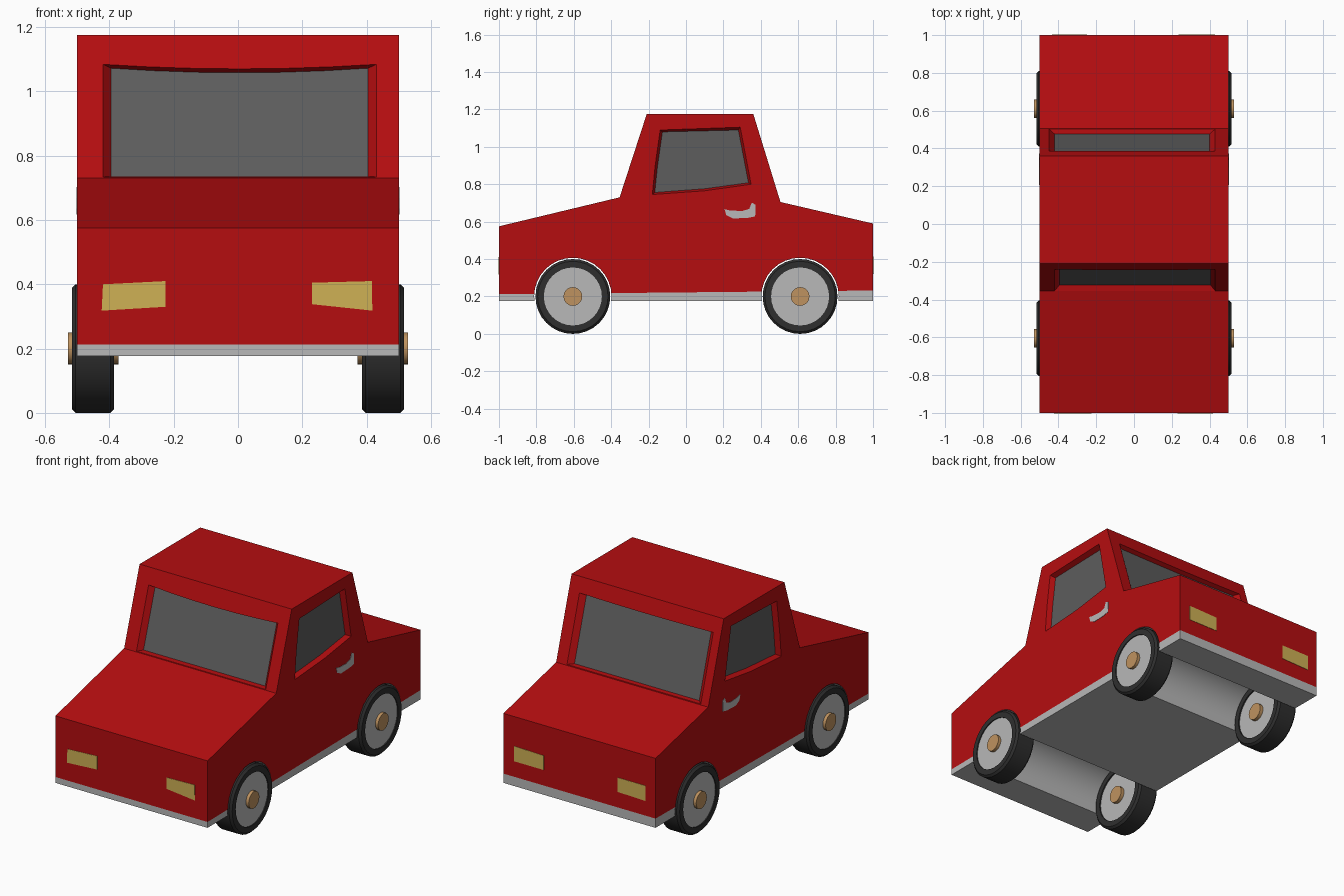
import bpy, bmesh, math
from mathutils import Vector

if "Cube" in bpy.data.objects:
    bpy.data.objects.remove(bpy.data.objects["Cube"])


def material(name, rgb):
    m = bpy.data.materials.new(name)
    m.diffuse_color = (*rgb, 1)
    m.use_nodes = True
    m.node_tree.nodes["Principled BSDF"].inputs["Base Color"].default_value = m.diffuse_color
    return m


RED = material("red paint", (0.46, 0.004, 0.005))
GREY = material("light grey", (0.48, 0.48, 0.48))
GLASS = material("dark glass", (0.11, 0.11, 0.11))
YELLOW = material("lamp yellow", (0.62, 0.44, 0.09))
BLACK = material("tyre black", (0.028, 0.028, 0.028))
COPPER = material("hub copper", (0.52, 0.29, 0.115))
BODY_MATS = [RED, GREY, GLASS]


def finish(name, bm, mats, smooth=False):
    bmesh.ops.recalc_face_normals(bm, faces=bm.faces[:])
    me = bpy.data.meshes.new(name)
    bm.to_mesh(me)
    bm.free()
    for m in mats:
        me.materials.append(m)
    ob = bpy.data.objects.new(name, me)
    bpy.context.collection.objects.link(ob)
    if smooth:
        activate(ob)
        bpy.ops.object.shade_smooth_by_angle(angle=math.radians(30))
    return ob


def activate(ob):
    bpy.ops.object.select_all(action='DESELECT')
    ob.select_set(True)
    bpy.context.view_layer.objects.active = ob


def loft(loops, closed_ring=False):
    """Bridge equal-length loops; cap both ends unless the loops form a ring."""
    bm = bmesh.new()
    vs = [[bm.verts.new(p) for p in lp] for lp in loops]
    n, k = len(loops[0]), len(loops)
    for j in range(k if closed_ring else k - 1):
        a, b = vs[j], vs[(j + 1) % k]
        for i in range(n):
            bm.faces.new((a[i], a[(i + 1) % n], b[(i + 1) % n], b[i]))
    if not closed_ring:
        bm.faces.new(vs[0])
        bm.faces.new(vs[-1])
    return bm


def circle(x, r, y=0.0, z=0.2, n=32):
    return [(x, y + r * math.cos(math.tau * i / n), z + r * math.sin(math.tau * i / n))
            for i in range(n)]


# Body: side profile across the full width, with a grey sill
profile = [(-1, .177), (1, .177), (1, .59), (.505, .705), (.36, 1.175),
           (-.21, 1.175), (-.355, .73), (-1, .575)]
bm = loft([[(x, y, z) for y, z in profile] for x in (-.5, .5)])
bmesh.ops.bisect_plane(bm, geom=bm.verts[:] + bm.edges[:] + bm.faces[:],
                       plane_co=(0, 0, .222), plane_no=(0, -.01, 1))
for f in bm.faces:
    c = f.calc_center_median()
    f.material_index = 1 if c.z < .222 + .01 * c.y else 0
body = finish("car_body", bm, BODY_MATS)

cutters = []

# Wheel wells right across the underside
WHEEL_Y = (-.605, .61)
for y in WHEEL_Y:
    bm = loft([circle(x, .207, y) for x in (-.7, .7)])
    for f in bm.faces:
        f.material_index = 1
    cutters.append(finish("well_cutter", bm, BODY_MATS))


# Recessed windows: outer opening, smaller glass pane pushed inwards
def window(outer, inner, inward, depth=.03):
    d = Vector(inward)
    loops = [[Vector(p) - d * .04 for p in outer], outer,
             [Vector(p) + d * depth for p in inner]]
    bm = loft(loops)
    bm.faces.ensure_lookup_table()
    bm.faces[-1].material_index = 2
    cutters.append(finish("window_cutter", bm, BODY_MATS))


def front_y(z):
    return -.355 + (z - .73) * .145 / .445


def rear_y(z):
    return .505 - (z - .705) * .145 / .47


def screen(x0, x1, z0, z1, sag, y_of):
    """Four-sided screen outline with a sagging top edge."""
    xz = [(x0, z0), (x1, z0)]
    for i in range(7):
        t = i / 6
        xz.append((x1 + (x0 - x1) * t, z1 - sag * 4 * t * (1 - t)))
    return [(x, y_of(z), z) for x, z in xz]


window(screen(-.42, .43, .734, 1.084, .014, front_y),
       screen(-.395, .405, .736, 1.072, .014, front_y), (0, 1, 0))
window(screen(-.45, .43, .71, 1.09, .005, rear_y),
       screen(-.42, .40, .712, 1.078, .005, rear_y), (0, -1, 0), .027)

side_out = [(-.18, .745), (-.165, .9), (-.138, 1.09), (.29, 1.105), (.348, .8), (.1, .765)]
side_in = [(-.167, .756), (-.152, .9), (-.126, 1.08), (.28, 1.09), (.334, .808), (.1, .776)]
for s in (-1, 1):
    window([(s * .5, y, z) for y, z in side_out],
           [(s * .5, y, z) for y, z in side_in], (-s, 0, 0))

activate(body)
for c in cutters:
    mod = body.modifiers.new("cut", 'BOOLEAN')
    mod.operation, mod.solver, mod.object = 'DIFFERENCE', 'EXACT', c
    bpy.ops.object.modifier_apply(modifier=mod.name)
for c in cutters:
    bpy.data.objects.remove(c)
bpy.ops.object.shade_smooth_by_angle(angle=math.radians(14))

# Head and tail lamps: thin plates on the end faces
lamps = {
    "headlamp_left": (-1, [(-.424, .318), (-.225, .33), (-.225, .41), (-.42, .4)]),
    "headlamp_right": (-1, [(.23, .338), (.418, .318), (.416, .41), (.23, .405)]),
    "tail_lamp_left": (1, [(-.435, .32), (-.25, .325), (-.25, .41), (-.435, .41)]),
    "tail_lamp_right": (1, [(.235, .325), (.43, .325), (.43, .415), (.235, .41)]),
}
for name, (s, pts) in lamps.items():
    finish(name, loft([[(x, s * y, z) for x, z in pts] for y in (.998, 1.002)]), [YELLOW])

# Door handles: thin plates on both sides
handle = [(.206, .667), (.215, .635), (.25, .617), (.33, .62), (.37, .628),
          (.372, .69), (.352, .702), (.338, .668), (.3, .657), (.235, .66)]
for s, side in ((-1, "left"), (1, "right")):
    finish("door_handle_" + side,
           loft([[(s * x, y, z) for y, z in handle] for x in (.498, .502)]), [GREY])

# Wheels: black tyre ring, grey disc and copper hub
for y, end in zip(WHEEL_Y, ("front", "rear")):
    for s, side in ((-1, "left"), (1, "right")):
        tag = f"_{end}_{side}"
        ring = [(.385, .155), (.385, .188), (.397, .2), (.505, .2), (.517, .188), (.517, .155)]
        finish("tyre" + tag, loft([circle(s * x, r, y) for x, r in ring], True), [BLACK], True)
        finish("wheel_disc" + tag, loft([circle(s * x, .156, y) for x in (.393, .511)]),
               [GREY], True)
        finish("hub" + tag, loft([circle(s * x, .05, y, n=20) for x in (.372, .529)]),
               [COPPER], True)
